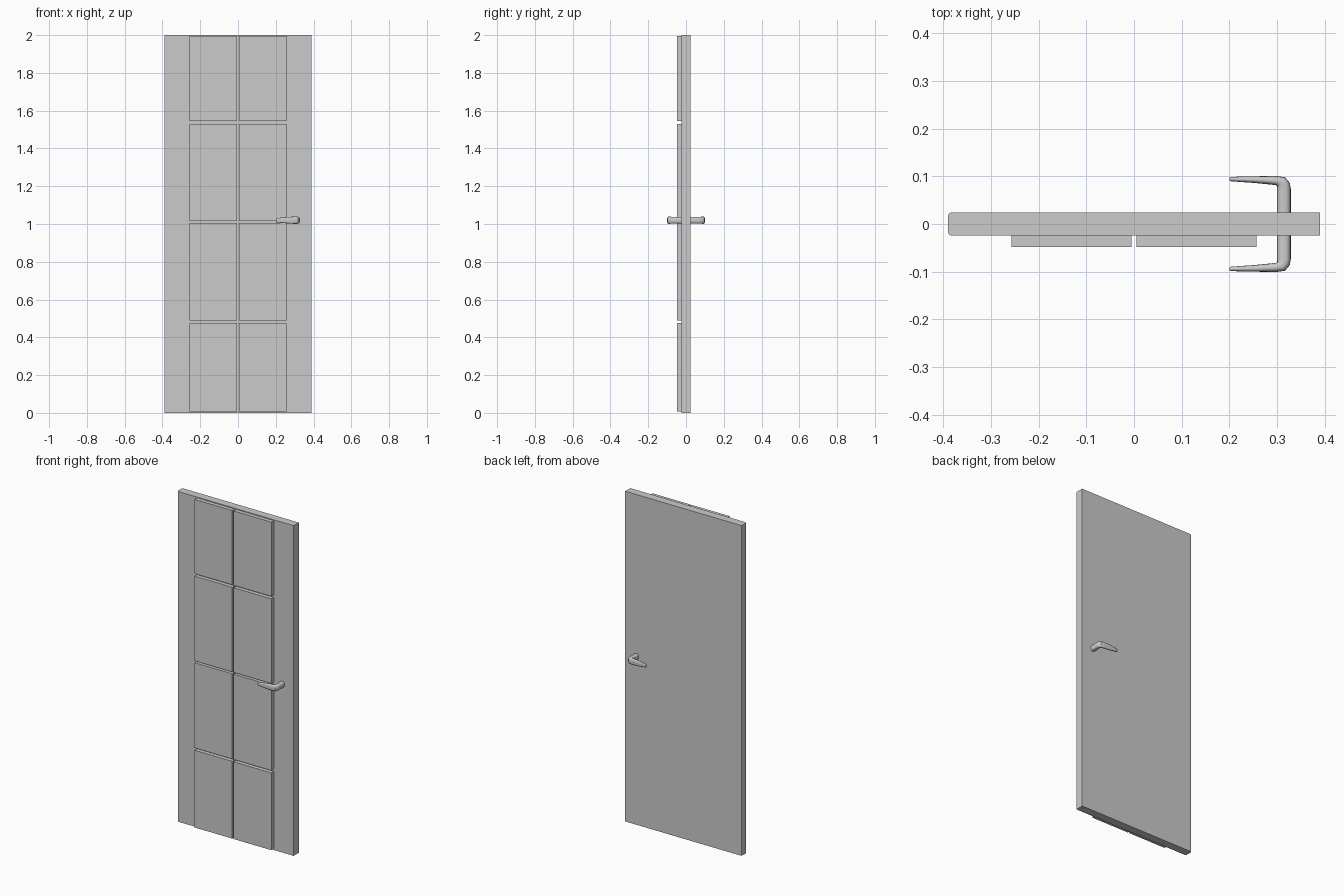
import bpy, bmesh
from math import cos, sin, pi, radians

if "Cube" in bpy.data.objects:
    bpy.data.objects.remove(bpy.data.objects["Cube"])


def finish(bm, name):
    bmesh.ops.recalc_face_normals(bm, faces=bm.faces)
    mesh = bpy.data.meshes.new(name)
    bm.to_mesh(mesh)
    bm.free()
    obj = bpy.data.objects.new(name, mesh)
    bpy.context.collection.objects.link(obj)
    return obj


def box(name, x, y, z, bevel_left=0):
    bm = bmesh.new()
    bmesh.ops.create_cube(bm, size=1)
    for v in bm.verts:
        for i, (lo, hi) in enumerate((x, y, z)):
            v.co[i] = lo if v.co[i] < 0 else hi
    if bevel_left:
        edges = [e for e in bm.edges
                 if all(abs(v.co.x - x[0]) < 1e-6 for v in e.verts)
                 and abs(e.verts[0].co.z - e.verts[1].co.z) > 1]
        bmesh.ops.bevel(bm, geom=edges, offset=bevel_left, segments=2,
                        profile=0.5, affect='EDGES')
    return finish(bm, name)


# Door slab, with softened edges on the hinge side
box("door_slab", (-0.39, 0.39), (-0.0245, 0.0245), (0, 2), 0.007)

# Raised front panels: two columns, four rows
rows = [(0.008, 0.476), (0.49, 1.006), (1.017, 1.53), (1.545, 1.995)]
columns = [(-0.257, -0.005), (0.005, 0.257)]
for r, z in enumerate(rows):
    for c, x in enumerate(columns):
        box(f"panel_{r}_{c}", x, (-0.048, -0.024), z)

# Lever handle: rounded rings lofted from the spindle, round the elbow, to the tip
# (x, y, direction in degrees, half width, half height)
stations = [
    (0.3145, 0.000, 90, 0.0145, 0.0175),
    (0.3145, 0.074, 90, 0.0145, 0.0180),
    (0.3135, 0.082, 108, 0.0140, 0.0185),
    (0.3090, 0.0885, 140, 0.0125, 0.0190),
    (0.2990, 0.0910, 172, 0.0095, 0.0190),
    (0.2750, 0.0922, 178, 0.0082, 0.0180),
    (0.2500, 0.0932, 178, 0.0068, 0.0160),
    (0.2250, 0.0938, 178, 0.0057, 0.0135),
    (0.2040, 0.0942, 178, 0.0046, 0.0110),
    (0.2000, 0.0943, 178, 0.0030, 0.0080),
]
SIDES = 20


def soft(v):
    # Squarer than an ellipse
    return (abs(v) ** 0.75) * (1 if v >= 0 else -1)


bm = bmesh.new()
rings = []
for x, y, deg, w, h in stations:
    a = radians(deg)
    ring = []
    for i in range(SIDES):
        t = 2 * pi * i / SIDES
        u, k = w * soft(cos(t)), h * soft(sin(t))
        ring.append(bm.verts.new((x + sin(a) * u, y - cos(a) * u, 1.02 + k)))
    rings.append(ring)
for a, b in zip(rings, rings[1:]):
    for i in range(SIDES):
        j = (i + 1) % SIDES
        bm.faces.new((a[i], a[j], b[j], b[i]))
bm.faces.new(rings[-1])
handle = finish(bm, "lever_handle")

# Matching lever on the other face
mirror = handle.modifiers.new("both_sides", 'MIRROR')
mirror.use_axis = (False, True, False)
mirror.use_clip = True
bm = bmesh.new()
bm.from_mesh(handle.data)
top = max(bm.verts, key=lambda v: v.co.z)
if top.link_faces[0].normal.z < 0:
    bmesh.ops.reverse_faces(bm, faces=bm.faces)
    bm.to_mesh(handle.data)
bm.free()

bpy.ops.object.select_all(action='DESELECT')
handle.select_set(True)
bpy.context.view_layer.objects.active = handle
bpy.ops.object.shade_smooth_by_angle(angle=radians(40))
